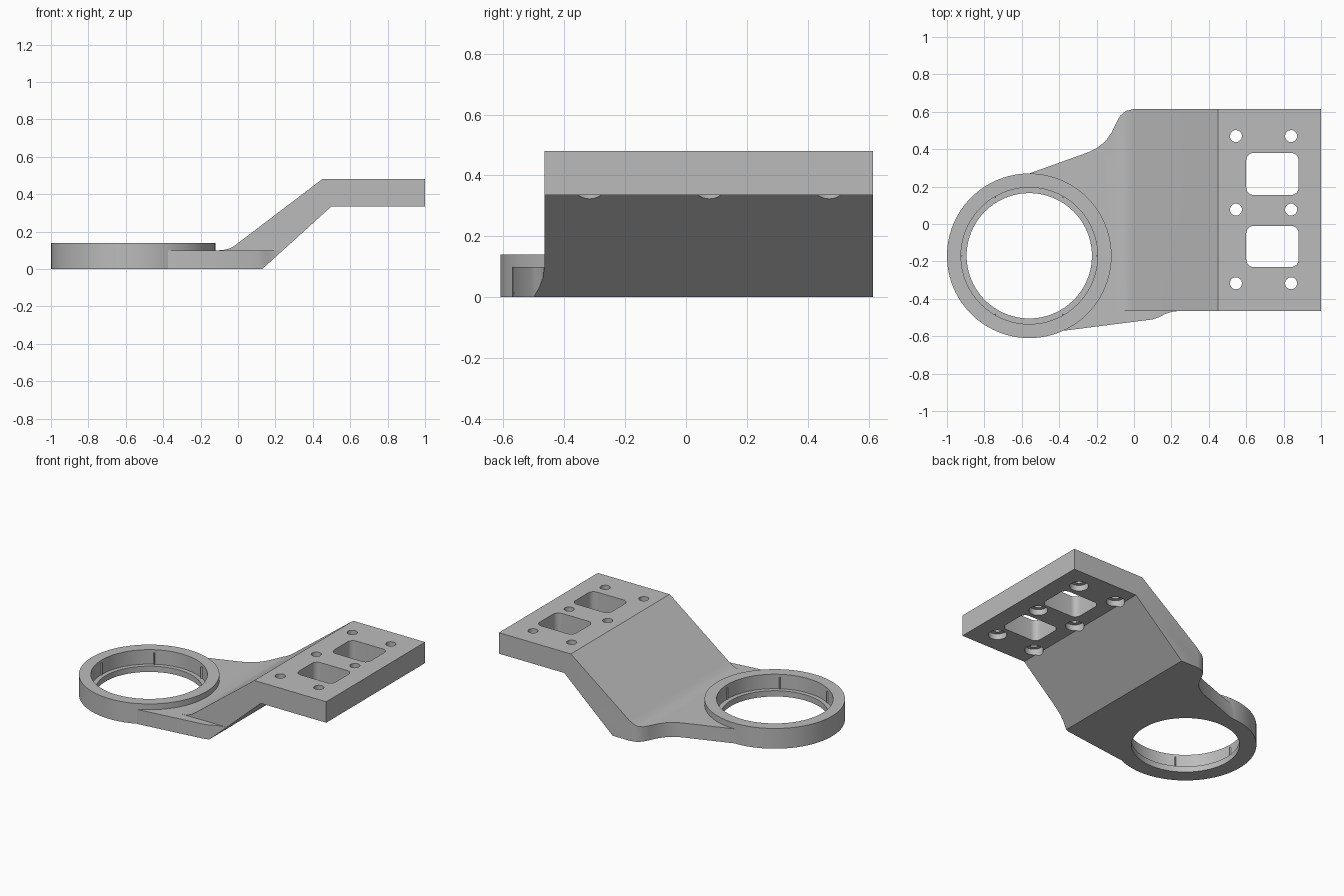
import bpy, bmesh
from math import sin, cos, pi, radians
from mathutils import Vector

if "Cube" in bpy.data.objects:
    bpy.data.objects.remove(bpy.data.objects["Cube"], do_unlink=True)

grey = bpy.data.materials.new("plain grey")
grey.use_nodes = True
colour = (0.5, 0.5, 0.5, 1)
grey.diffuse_color = colour
grey.node_tree.nodes["Principled BSDF"].inputs["Base Color"].default_value = colour

CX, CY = -0.56, -0.17          # ring centre
EDGE = -0.465                  # front edge of the bent plate


def prism(name, points, push):
    """Closed solid: a flat outline extruded along a vector."""
    bm = bmesh.new()
    face = bm.faces.new([bm.verts.new(p) for p in points])
    moved = bmesh.ops.extrude_face_region(bm, geom=[face])["geom"]
    verts = [v for v in moved if isinstance(v, bmesh.types.BMVert)]
    bmesh.ops.translate(bm, verts=verts, vec=Vector(push))
    bmesh.ops.recalc_face_normals(bm, faces=bm.faces[:])
    mesh = bpy.data.meshes.new(name)
    bm.to_mesh(mesh)
    bm.free()
    mesh.materials.append(grey)
    obj = bpy.data.objects.new(name, mesh)
    bpy.context.collection.objects.link(obj)
    return obj


def upright(name, outline, low, high):
    return prism(name, [(x, y, low) for x, y in outline], (0, 0, high - low))


def circle(x, y, r, n):
    return [(x + r * cos(2 * pi * i / n), y + r * sin(2 * pi * i / n)) for i in range(n)]


def rounded(x, y, w, h, r, n=6):
    pts = []
    for k, (sx, sy) in enumerate([(1, 1), (-1, 1), (-1, -1), (1, -1)]):
        for i in range(n + 1):
            a = pi / 2 * (k + i / n)
            pts.append((x + sx * (w / 2 - r) + r * cos(a), y + sy * (h / 2 - r) + r * sin(a)))
    return pts


def boolean(obj, tool, operation):
    mod = obj.modifiers.new(operation.lower(), "BOOLEAN")
    mod.operation, mod.object, mod.solver = operation, tool, "EXACT"
    bpy.context.view_layer.objects.active = obj
    bpy.ops.object.modifier_apply(modifier=mod.name)
    bpy.data.objects.remove(tool, do_unlink=True)


# Bent plate: side profile
side = [(CX, 0), (0.13, 0), (0.5, 0.335), (1, 0.335), (1, 0.48), (0.45, 0.48),
        (0.0, 0.138), (-0.025, 0.12), (-0.05, 0.108), (-0.075, 0.102), (-0.1, 0.1), (CX, 0.1)]
bracket = prism("bracket", [(x, -0.8, z) for x, z in side], (0, 1.6, 0))

# Plan outline with the flared neck towards the ring
plan = [(CX - 0.1, 0.22), (CX, 0.27), (-0.24, 0.385), (-0.2, 0.405), (-0.155, 0.44), (-0.12, 0.488),
        (-0.095, 0.54), (-0.075, 0.578), (-0.045, 0.604), (0, 0.615), (1.1, 0.615),
        (1.1, EDGE), (0.24, EDGE), (0.2, -0.47), (0.165, -0.482), (0.135, -0.498),
        (0.1, -0.51), (-0.37, -0.57), (CX - 0.1, -0.52)]
boolean(bracket, upright("plan_cutter", plan, -0.5, 1), "INTERSECT")

# Low flange in front of the sloping web
flange = [(-0.9, -0.9), (0.4, -0.9), (0.4, EDGE), (-0.9, EDGE)]
boolean(bracket, upright("flange_cutter", flange, 0.1, 1), "DIFFERENCE")

# Ring with a stepped bore
boolean(bracket, upright("ring", circle(CX, CY, 0.44, 96), 0, 0.14), "UNION")
boolean(bracket, upright("seat_cutter", circle(CX, CY, 0.365, 96), 0.04, 0.3), "DIFFERENCE")
boolean(bracket, upright("bore_cutter", circle(CX, CY, 0.335, 96), -0.2, 0.3), "DIFFERENCE")

# Windows in the raised plate
for y, h in ((0.2675, 0.225), (-0.12, 0.22)):
    boolean(bracket, upright("window_cutter", rounded(0.74, y, 0.28, h, 0.04), 0.2, 0.7), "DIFFERENCE")

# Screw holes, counterbored from below
for x in (0.545, 0.84):
    for y in (0.47, 0.077, -0.317):
        boolean(bracket, upright("hole_cutter", circle(x, y, 0.032, 32), 0.2, 0.7), "DIFFERENCE")
        boolean(bracket, upright("counterbore_cutter", circle(x, y, 0.058, 32), 0.2, 0.375), "DIFFERENCE")

bpy.ops.object.select_all(action="DESELECT")
bracket.select_set(True)
bpy.context.view_layer.objects.active = bracket
bpy.ops.object.shade_smooth_by_angle(angle=radians(30))

# Small grip ribs inside the ring
for i in range(6):
    a = i * pi / 3
    d, t = Vector((cos(a), sin(a))), Vector((-sin(a), cos(a)))
    c = Vector((CX, CY))
    tip = [c + d * 0.366 + t * 0.006, c + d * 0.366 - t * 0.006, c + d * 0.356]
    upright(f"grip_rib_{i + 1}", [tuple(p) for p in tip], 0.038, 0.12)
